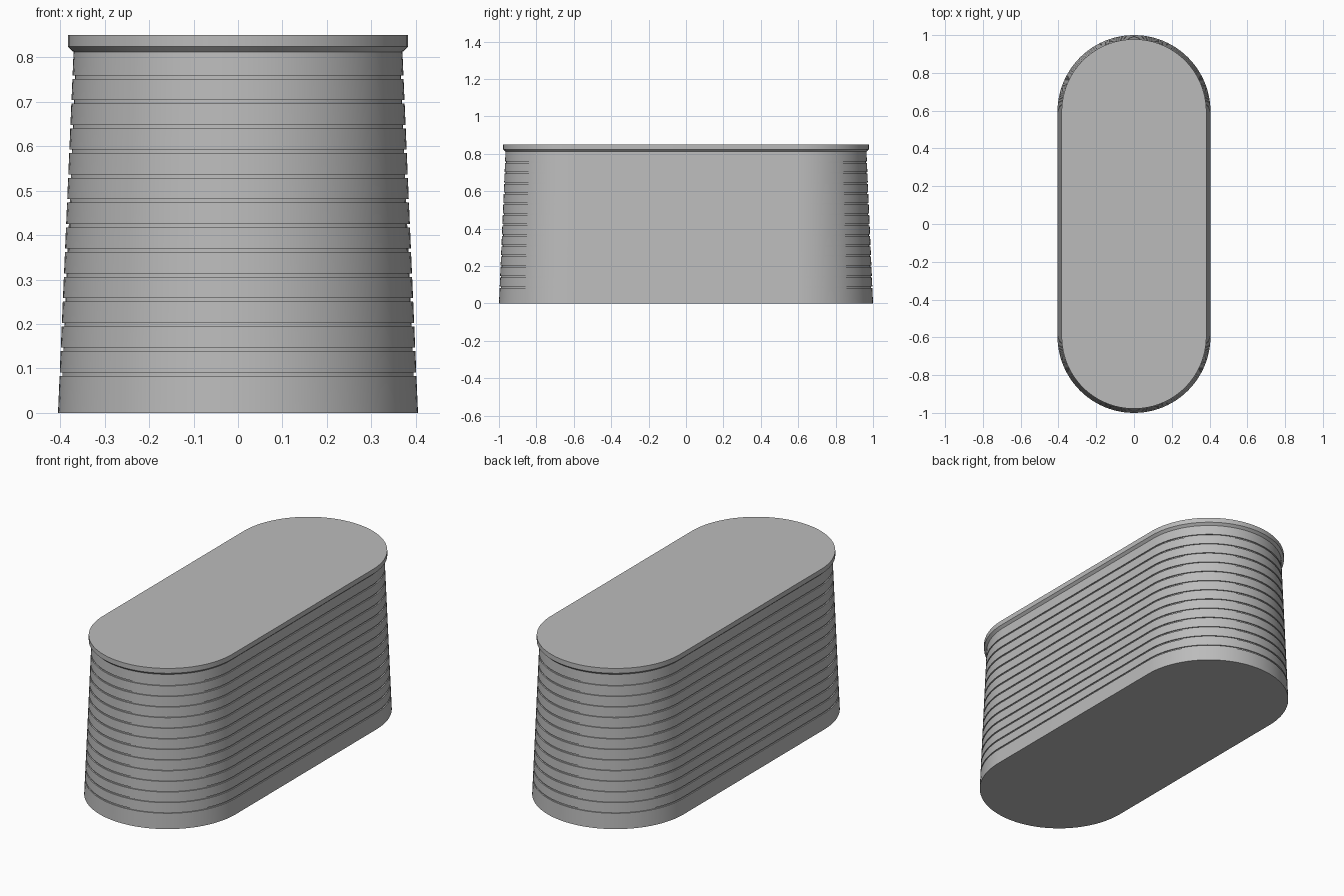
import bpy, bmesh, math

cube = bpy.data.objects.get("Cube")
if cube:
    bpy.data.objects.remove(cube)

STRAIGHT = 0.595      # half length of the straight sides
ARC = 48              # segments in each rounded end
R_BOTTOM, R_TOP, WALL_TOP = 0.405, 0.37, 0.812
GROOVES, FIRST, STEP = 13, 0.083, 0.0557
GROOVE_H, GROOVE_D = 0.008, 0.006

grey = bpy.data.materials.new("plain grey")
grey.use_nodes = True
grey.diffuse_color = (0.5, 0.5, 0.5, 1)
grey.node_tree.nodes["Principled BSDF"].inputs["Base Color"].default_value = (0.5, 0.5, 0.5, 1)


def wall_radius(z):
    return R_BOTTOM + (R_TOP - R_BOTTOM) * z / WALL_TOP


def ring(bm, r, z):
    """Ring of vertices around a slot-shaped outline."""
    verts = []
    for side in (1, -1):
        for i in range(ARC + 1):
            a = math.pi * i / ARC + (0 if side > 0 else math.pi)
            verts.append(bm.verts.new((r * math.cos(a), side * STRAIGHT + r * math.sin(a), z)))
    return verts


def loft(name, profile):
    """Closed solid through slot-shaped rings given as (radius, height)."""
    bm = bmesh.new()
    rings = [ring(bm, r, z) for r, z in profile]
    n = len(rings[0])
    for low, high in zip(rings, rings[1:]):
        for i in range(n):
            j = (i + 1) % n
            bm.faces.new((low[i], low[j], high[j], high[i]))
    bm.faces.new(rings[0][::-1])
    bm.faces.new(rings[-1])
    mesh = bpy.data.meshes.new(name)
    bm.to_mesh(mesh)
    bm.free()
    mesh.materials.append(grey)
    obj = bpy.data.objects.new(name, mesh)
    bpy.context.collection.objects.link(obj)
    bpy.ops.object.select_all(action='DESELECT')
    obj.select_set(True)
    bpy.context.view_layer.objects.active = obj
    bpy.ops.object.shade_smooth_by_angle(angle=math.radians(30))
    return obj


# Tapered wall with square grooves, then the flared rim and flat top
profile = [(R_BOTTOM, 0)]
for k in range(GROOVES):
    z0 = FIRST + k * STEP
    z1 = z0 + GROOVE_H
    profile += [(wall_radius(z0), z0), (wall_radius(z0) - GROOVE_D, z0),
                (wall_radius(z1) - GROOVE_D, z1), (wall_radius(z1), z1)]
profile += [(R_TOP, WALL_TOP), (0.383, 0.824), (0.383, 0.85)]
loft("ribbed_tub", profile)
